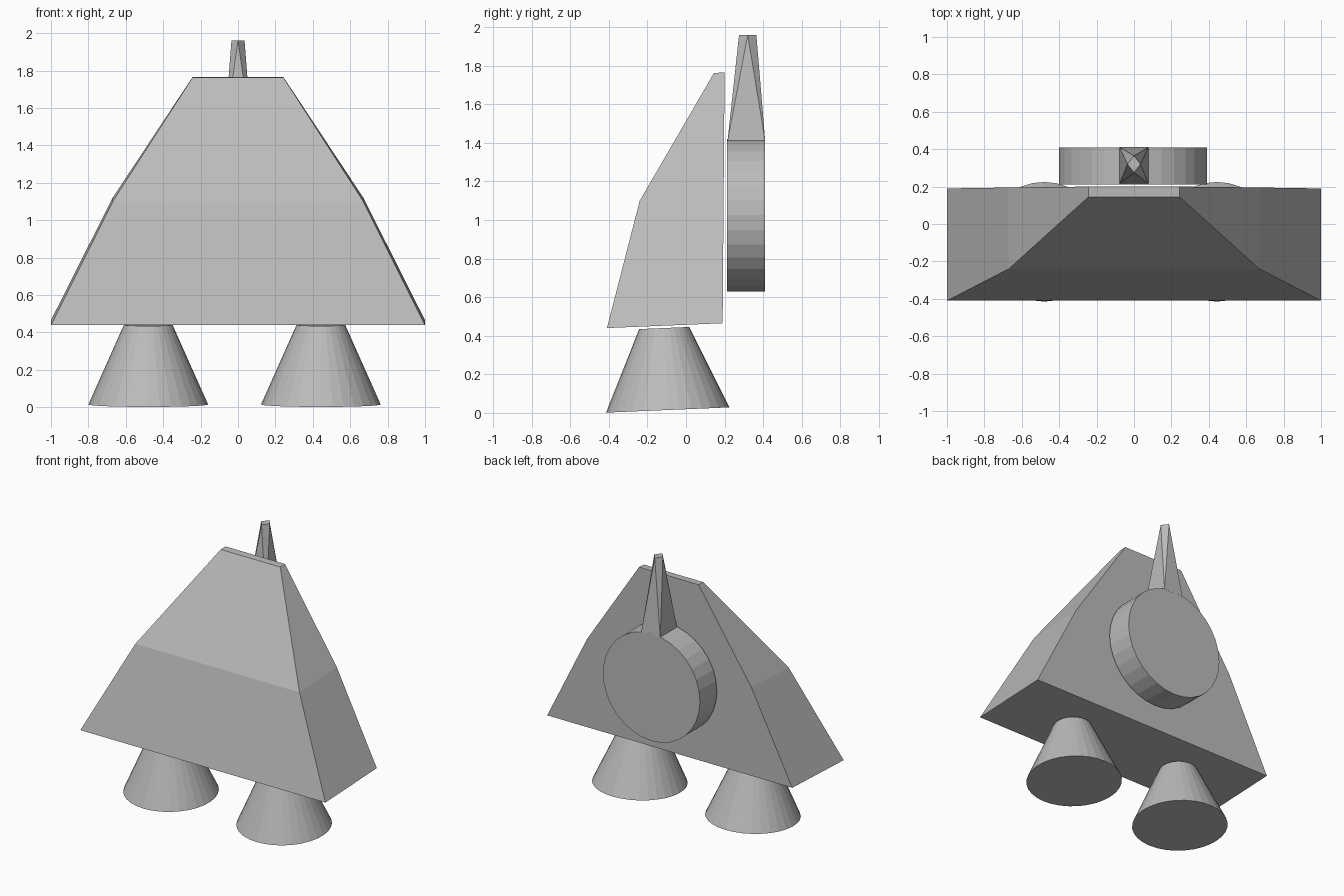
import bpy, bmesh, math
from mathutils import Matrix, Vector

if "Cube" in bpy.data.objects:
    bpy.data.objects.remove(bpy.data.objects["Cube"])

grey = bpy.data.materials.new("plain_grey")
grey.use_nodes = True
grey.diffuse_color = (0.5, 0.5, 0.5, 1)
grey.node_tree.nodes["Principled BSDF"].inputs["Base Color"].default_value = grey.diffuse_color


def finish(name, bm):
    bmesh.ops.recalc_face_normals(bm, faces=bm.faces[:])
    mesh = bpy.data.meshes.new(name)
    bm.to_mesh(mesh)
    bm.free()
    mesh.materials.append(grey)
    obj = bpy.data.objects.new(name, mesh)
    bpy.context.collection.objects.link(obj)
    return obj


def cone(name, start, end, r1, r2):
    """Faceted cone or cylinder running from start to end."""
    start, end = Vector(start), Vector(end)
    axis = end - start
    turn = Vector((0, 0, 1)).rotation_difference(axis).to_matrix().to_4x4()
    bm = bmesh.new()
    bmesh.ops.create_cone(bm, cap_ends=True, segments=32, radius1=r1, radius2=r2,
                          depth=axis.length,
                          matrix=Matrix.Translation((start + end) / 2) @ turn)
    return finish(name, bm)


# Hull: three rings (half width, front y, front z, back y, back z)
rings = [(1.0, -0.41, 0.44, 0.19, 0.465),
         (0.67, -0.24, 1.10, 0.195, 1.12),
         (0.243, 0.145, 1.763, 0.2, 1.765)]
bm = bmesh.new()
loops = [[bm.verts.new(p) for p in ((-w, fy, fz), (w, fy, fz), (w, by, bz), (-w, by, bz))]
         for w, fy, fz, by, bz in rings]
for low, high in zip(loops, loops[1:]):
    for i in range(4):
        j = (i + 1) % 4
        bm.faces.new((low[i], low[j], high[j], high[i]))
bm.faces.new(loops[0])
bm.faces.new(loops[-1])
finish("hull", bm)

# Two slightly tilted nozzles under the hull
for name, x in (("right_nozzle", -0.48), ("left_nozzle", 0.443)):
    cone(name, (x, -0.095, 0.015), (x, -0.113, 0.44), 0.32, 0.13)

# Upright disc behind the hull
cone("back_disc", (-0.005, 0.212, 1.025), (-0.005, 0.41, 1.025), 0.396, 0.396)

# Spike: square foot tapering to a diamond tip
bm = bmesh.new()
for i in range(4):
    a = math.pi / 2 * i
    bm.verts.new((0.035 * math.cos(a), 0.32 + 0.045 * math.sin(a), 1.96))
    a += math.pi / 4
    bm.verts.new((0.11 * math.cos(a), 0.313 + 0.138 * math.sin(a), 1.41))
bmesh.ops.convex_hull(bm, input=bm.verts[:])
bmesh.ops.dissolve_limit(bm, angle_limit=0.01, verts=bm.verts[:], edges=bm.edges[:])
finish("spike", bm)
